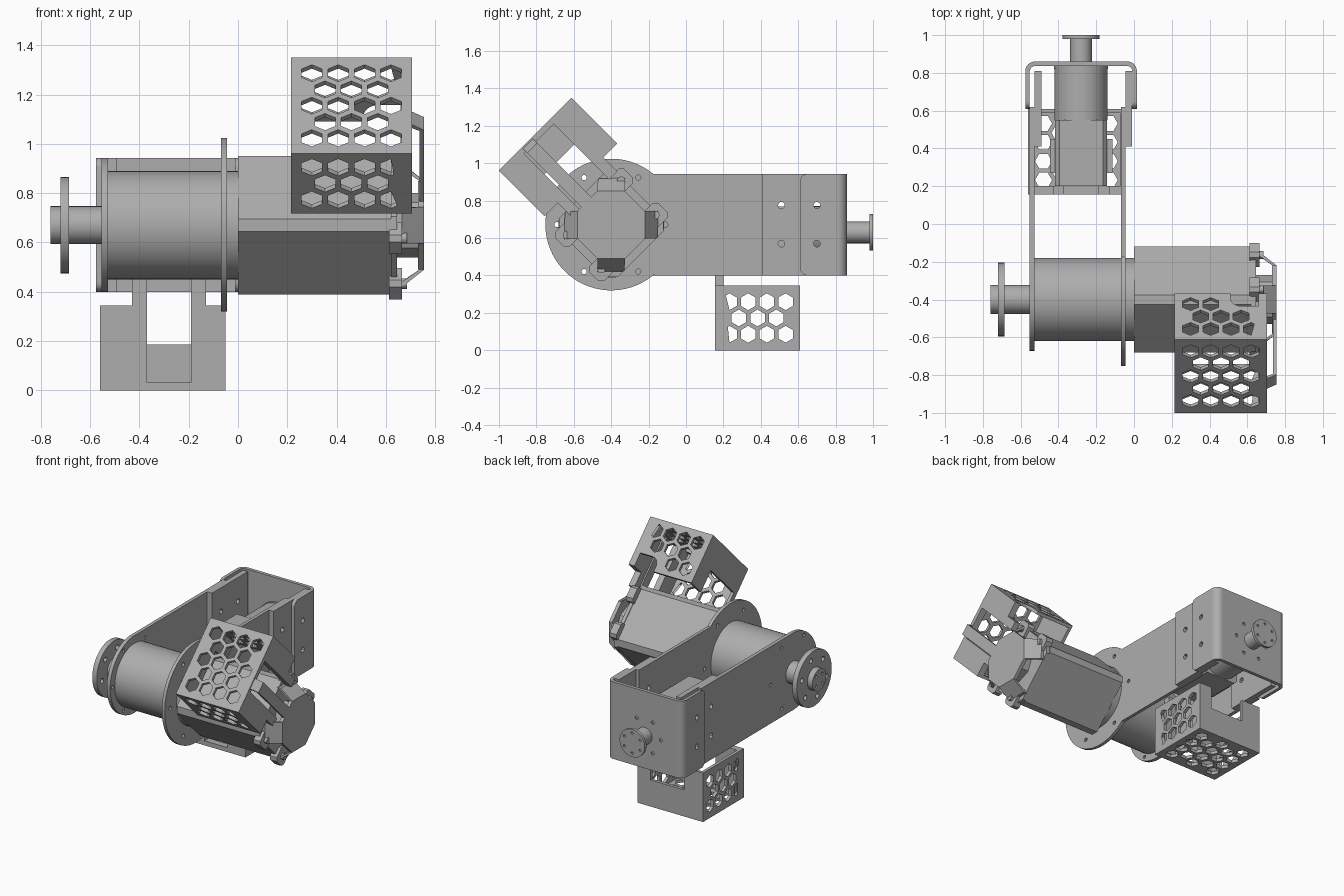
import bpy, bmesh, math
from mathutils import Matrix, Vector

cube = bpy.data.objects.get("Cube")
if cube:
    bpy.data.objects.remove(cube)

grey = bpy.data.materials.new("machine_grey")
grey.use_nodes = True
tone = (0.42, 0.42, 0.42, 1)
grey.diffuse_color = tone
grey.node_tree.nodes["Principled BSDF"].inputs["Base Color"].default_value = tone
made = []


def finish(name, bm):
    bmesh.ops.remove_doubles(bm, verts=bm.verts, dist=1e-5)
    bmesh.ops.recalc_face_normals(bm, faces=bm.faces)
    mesh = bpy.data.meshes.new(name)
    bm.to_mesh(mesh)
    bm.free()
    mesh.materials.append(grey)
    obj = bpy.data.objects.new(name, mesh)
    bpy.context.collection.objects.link(obj)
    made.append(obj)


def frame(a, b, origin=(0, 0, 0)):
    """Axes a and b span the profile; the extrusion runs along a x b."""
    a, b = Vector(a).normalized(), Vector(b).normalized()
    m = Matrix((a, b, a.cross(b))).transposed().to_4x4()
    m.translation = origin
    return m


def plate(name, m, lo, hi, outline, holes=()):
    """Flat profile with holes, extruded from lo to hi along the frame's third axis."""
    curve = bpy.data.curves.new(name, 'CURVE')
    curve.dimensions, curve.fill_mode, curve.extrude = '2D', 'BOTH', (hi - lo) / 2
    for loop in [outline, *holes]:
        s = curve.splines.new('POLY')
        s.points.add(len(loop) - 1)
        for p, (x, y) in zip(s.points, loop):
            p.co = (x, y, 0, 1)
        s.use_cyclic_u = True
    temp = bpy.data.objects.new(name, curve)
    bpy.context.collection.objects.link(temp)
    deps = bpy.context.evaluated_depsgraph_get()
    mesh = bpy.data.meshes.new_from_object(temp.evaluated_get(deps))
    bm = bmesh.new()
    bm.from_mesh(mesh)
    bm.transform(m @ Matrix.Translation((0, 0, (lo + hi) / 2)))
    bpy.data.objects.remove(temp)
    bpy.data.curves.remove(curve)
    bpy.data.meshes.remove(mesh)
    finish(name, bm)


def hull(name, m, points):
    bm = bmesh.new()
    for p in points:
        bm.verts.new(m @ Vector(p))
    bmesh.ops.convex_hull(bm, input=bm.verts)
    finish(name, bm)


def arc(cx, cy, r, start=0, end=360, n=48):
    count = n if end - start == 360 else n + 1
    angles = [math.radians(start + (end - start) * i / n) for i in range(count)]
    return [(cx + r * math.cos(t), cy + r * math.sin(t)) for t in angles]


def rect(x0, x1, y0, y1):
    return [(x0, y0), (x1, y0), (x1, y1), (x0, y1)]


def ring(cx, cy, radius, r, n, turn=0):
    return [arc(x, y, r, n=12) for x, y in arc(cx, cy, radius, turn, turn + 360, n)[:n]]


def chamfered(h, c):
    return [(h, c - h), (h, h - c), (h - c, h), (c - h, h),
            (-h, h - c), (-h, c - h), (c - h, -h), (h - c, -h)]


def hexes(cx, cy, pitch, rows):
    """Staggered honeycomb holes, alternating four and three in a row."""
    out = []
    for j in range(rows):
        n = 4 - j % 2
        for i in range(n):
            out.append(arc(cx + (i - (n - 1) / 2) * pitch,
                           cy + (j - (rows - 1) / 2) * pitch * 0.87, pitch * 0.45, 30, 390, 6))
    return out


# Unit frames: first axis is width, second is depth towards the cage, third is the drive axis
upper = frame((0, 1, 1), (0, -1, 1), (0, -0.40, 0.67))
lower = frame((-1, 0, 0), (0, 0, -1), (-0.28, 0, 0.63))


def drive(name, m, r, start, joint, end, shaft, shaft_r, disc, disc_r):
    plate(name + "_motor", m, start, joint, arc(0, 0, r))
    plate(name + "_housing", m, joint, end, chamfered(r * 0.985, r * 0.16))
    plate(name + "_shaft", m, shaft, start, arc(0, 0, shaft_r), ring(0, 0, shaft_r * 0.6, shaft_r * 0.13, 4))
    plate(name + "_output_disc", m, disc[0], disc[1], arc(0, 0, disc_r),
          ring(0, 0, disc_r * 0.72, disc_r * 0.09, 6, 30))


drive("upper", upper, 0.22, -0.55, 0, 0.62, -0.76, 0.077, (-0.72, -0.685), 0.195)
drive("lower", lower, 0.14, -0.85, -0.55, -0.20, -0.998, 0.058, (-1.0, -0.98), 0.098)
plate("lower_motor_flange", lower, -0.85, -0.82, arc(0, 0, 0.143))
for side in (-1, 1):
    plate("lower_housing_clip", lower, -0.45, -0.27, rect(*sorted((side * 0.13, side * 0.165)), -0.1, 0.1))


def cage(name, m, e0, e1, mid, width, pitch, window, notch, cable):
    """Perforated box, open towards the housing."""
    near, far, t, front = 0.285, 0.63, 0.022, 0.045
    w0, w1, ec = mid - width / 2, mid + width / 2, (e0 + e1) / 2
    # Outer honeycomb wall, spanned by drive axis and width
    o = m.translation
    W, D, E = (m.col[i].to_3d() for i in range(3))
    plate(name + "_outer_wall", frame(E, W, o), far - t, far,
          rect(e0, e1, w0, w1), hexes(ec, mid, pitch, 5))
    # Honeycomb side walls, the extrusion runs against the width axis
    for label, w in (("low", w0), ("high", w1 - t)):
        outline = rect(e0, e1 - front, near, far - t)
        holes = hexes(ec, (near + far) / 2, pitch, 3)
        if cable and label == "high":
            c0, c1 = e1 - 0.195, e1 - front
            outline = ([(e0, near), (c0, near)] + arc(c0 + 0.06, 0.32, 0.06, 180, 90, 8)
                       + [(c1, 0.38), (c1, far - t), (e0, far - t)])
            holes = [h for h in holes if not (h[0][0] > c0 and h[0][1] < 0.42)]
        plate(name + "_" + label + "_side_wall", frame(E, D, o), -w - t, -w, outline, holes)
    # Windowed front wall with two mounting tabs
    a, b = window
    tab = 0.18
    plate(name + "_front_wall", m, e1 - front, e1,
          [(w0, near), (a - 0.06, near), (a - 0.06, tab), (a, tab), (a, 0.598), (b, 0.598),
           (b, tab), (b + 0.06, tab), (b + 0.06, near), (w1, near), (w1, far - t), (w0, far - t)])
    # Notched rear wall
    plate(name + "_rear_wall", m, e0, e0 + t,
          [(w0 + t, near), (-notch, near), (-notch, 0.443), (notch, 0.443), (notch, near),
           (w1 - t, near), (w1 - t, far - t), (w0 + t, far - t)])


cage("upper_cage", upper, 0.215, 0.705, 0.056, 0.55, 0.107, (-0.06, 0.165), 0.18, True)
cage("lower_cage", lower, -0.61, -0.155, 0.025, 0.51, 0.1, (-0.09, 0.09), 0.13, False)

# End cap: base ring, core, raised face, slanted ribs and bolted corner clips
octagon = [(x, y) for x, y in arc(0, 0, 0.195, 22.5, 382.5, 8)]
plate("cap_base", upper, 0.62, 0.645, chamfered(0.222, 0.05))
plate("cap_core", upper, 0.645, 0.73, arc(0, 0, 0.13, n=8))
plate("cap_face", upper, 0.73, 0.755, octagon)
for sx in (-1, 1):
    for sy in (-1, 1):
        inner = [(0.18, 0.075), (0.075, 0.18)]
        outer = [(0.23, 0.125), (0.125, 0.225)]
        hull("cap_rib", upper,
             [(sx * x, sy * y, z) for x, y in inner for z in (0.735, 0.755)]
             + [(sx * x, sy * y, z) for x, y in outer for z in (0.635, 0.665)])
        cx, cy = sx * 0.205, sy * 0.13
        box = [(cx + x, cy + y) for x, y in chamfered(0.055, 0.02)]
        plate("cap_clip", upper, 0.612, 0.665, box)
        plate("cap_bolt", upper, 0.665, 0.685, arc(cx, cy, 0.022, n=12))

# Strap across the upper cage window
hull("cage_strap", upper, [(w, d, z) for w in (-0.045, 0.03) for d in (0.15, 0.59) for z in (0.737, 0.755)])
hull("cage_strap_foot", upper, [(w, d, z) for w in (-0.045, 0.03)
                               for d, z in ((0.575, 0.755), (0.59, 0.755), (0.605, 0.7), (0.625, 0.7))])

# Arms, spacers and bracket legs lie in the y-z plane and are extruded along x
side = frame((0, 1, 0), (0, 0, 1))
bottom, top, axis_y, axis_z = 0.40, 0.943, -0.40, 0.672


def bolts(y):
    return [arc(y, z, 0.018, n=12) for z in (0.57, 0.775)]


def arm_outline(r, end):
    lean = math.degrees(math.asin(min(1, (top - axis_z) / r)))
    return arc(axis_y, axis_z, r, lean, 360 - lean) + [(end, bottom), (end, top)]


plate("disc_arm", side, -0.068, -0.045, arm_outline(0.352, 0.62),
      bolts(0.51) + ring(axis_y, axis_z, 0.29, 0.014, 6))
plate("round_arm", side, -0.553, -0.527, arm_outline(0.2716, 0.62),
      bolts(0.51) + ring(axis_y, axis_z, 0.245, 0.012, 6))
for name, lo, hi in (("right_spacer", -0.527, -0.49), ("left_spacer", -0.045, -0.01)):
    plate(name, side, lo, hi, rect(0.41, 0.81, bottom, top), bolts(0.51) + bolts(0.70))
for name, lo, hi in (("right_leg", -0.575, -0.553), ("left_leg", -0.01, 0.015)):
    plate(name, side, lo, hi,
          [(0.81, bottom), (0.81, top)] + arc(0.65, top - 0.04, 0.04, 90, 180, 8)
          + arc(0.65, bottom + 0.04, 0.04, 180, 270, 8), bolts(0.70))

# Back of the bent bracket with its rounded corners
plan = frame((1, 0, 0), (0, 1, 0))
for x, a in ((-0.525, 90), (-0.035, 0)):
    plate("bracket_corner", plan, bottom, top,
          arc(x, 0.81, 0.05, a, a + 90, 8) + arc(x, 0.81, 0.026, a, a + 90, 8)[::-1])
back = frame((1, 0, 0), (0, 0, 1))
plate("bracket_back", back, -0.86, -0.836, rect(-0.525, -0.035, bottom, top),
      ring(-0.28, 0.63, 0.125, 0.012, 6))

# Smooth the round parts, keep the edges crisp
bpy.ops.object.select_all(action='DESELECT')
for obj in made:
    obj.select_set(True)
bpy.context.view_layer.objects.active = made[0]
bpy.ops.object.shade_smooth_by_angle(angle=math.radians(30))
